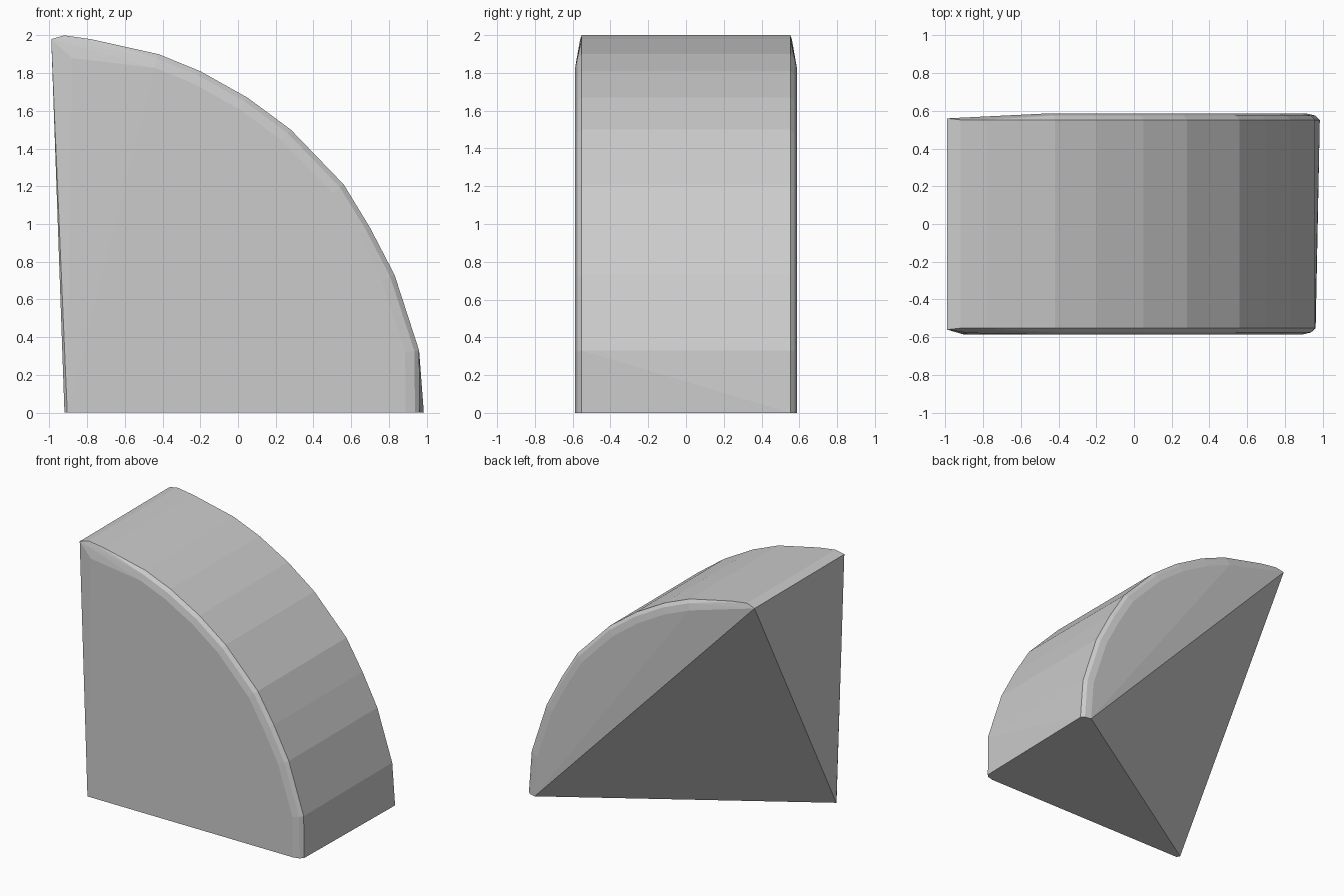
import bpy, bmesh, math

if "Cube" in bpy.data.objects:
    bpy.data.objects.remove(bpy.data.objects["Cube"])

# Curved outer profile (x, z), from the top tip down to the toe
ARC = [(-0.985, 1.98), (-0.92, 2.0), (-0.78, 1.98), (-0.42, 1.9), (-0.2, 1.81),
       (0.05, 1.67), (0.28, 1.5), (0.56, 1.21), (0.7, 0.98), (0.83, 0.73),
       (0.96, 0.33)]
# Rounded rim: (inset from the profile, half depth)
RIM = [(0.0, 0.552), (0.025, 0.575), (0.075, 0.587)]


def inset(x, z, d):
    """Move a profile point towards the inner corner of the wedge."""
    dx, dz = -0.95 - x, -z
    n = math.hypot(dx, dz)
    return x + dx / n * d, z + dz / n * d


points = []
# Rounded rims on the front and back of the curved side
for d, y in RIM:
    for i, (x, z) in enumerate(ARC):
        if d and i < 3:
            continue
        px, pz = inset(x, z, d)
        points += [(px, -y, pz), (px, y, pz)]
    # Toe of the curve on the ground
    points += [(0.963 - d, -y, 0), (0.985 - d, y, 0)]

# Top edge of the left side, and the single inner corner on the ground
points += [(-0.99, -0.56, 1.98), (-0.99, 0.56, 1.98), (-0.88, -0.578, 1.88),
           (-0.92, -0.56, 0), (-0.905, -0.585, 0)]

# The body is the convex skin of those points, its back inner corner cut away
bm = bmesh.new()
for p in points:
    bm.verts.new(p)
hull = bmesh.ops.convex_hull(bm, input=bm.verts[:])
bmesh.ops.delete(bm, geom=[v for v in bm.verts if not v.link_faces], context='VERTS')
bmesh.ops.dissolve_limit(bm, angle_limit=math.radians(0.5),
                         verts=bm.verts[:], edges=bm.edges[:])
bmesh.ops.recalc_face_normals(bm, faces=bm.faces[:])
mesh = bpy.data.meshes.new("rounded_wedge")
bm.to_mesh(mesh)
bm.free()
wedge = bpy.data.objects.new("rounded_wedge", mesh)
bpy.context.collection.objects.link(wedge)
